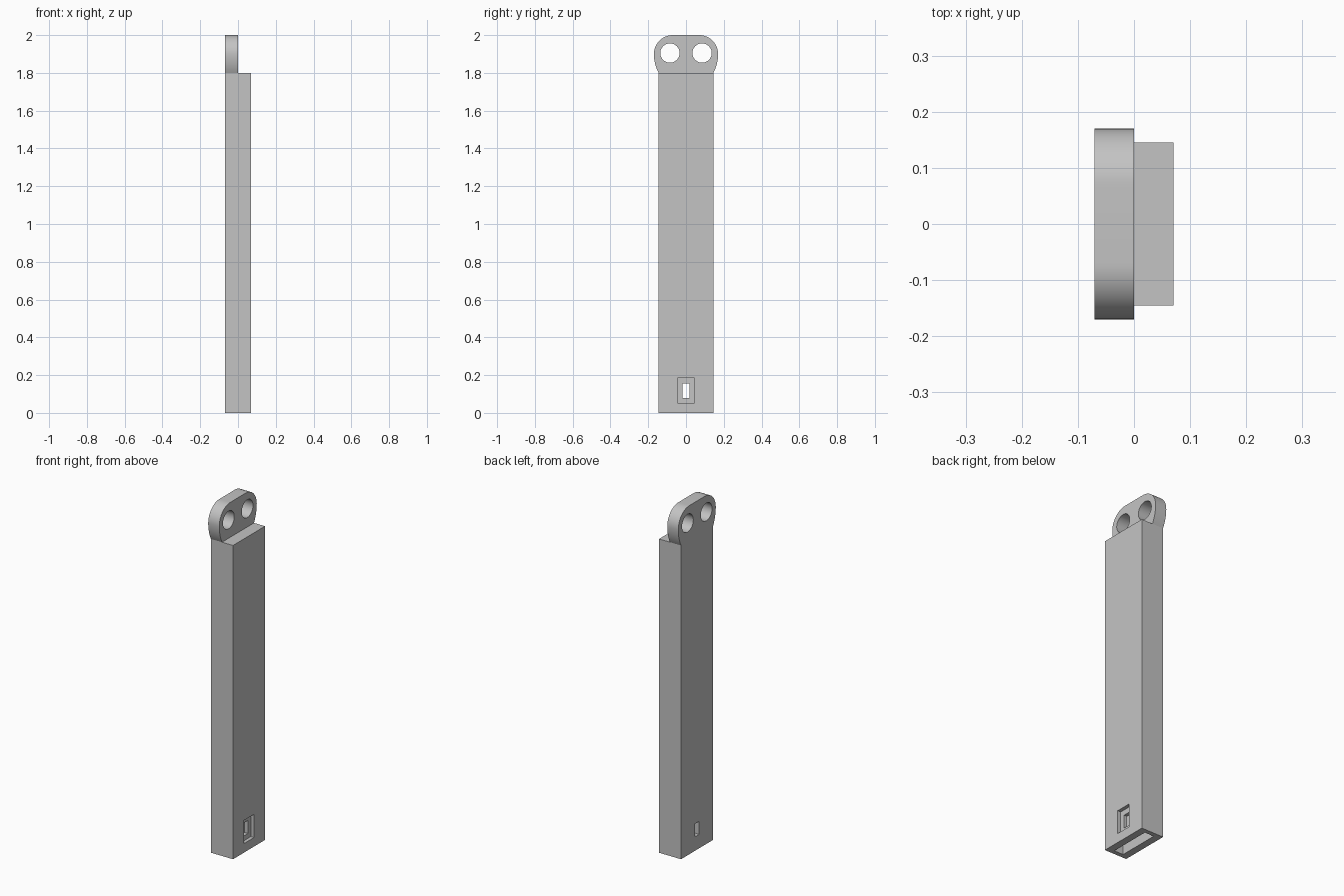
import bpy, bmesh, math

if "Cube" in bpy.data.objects:
    bpy.data.objects.remove(bpy.data.objects["Cube"])

grey = bpy.data.materials.new("plain_grey")
grey.diffuse_color = (0.55, 0.55, 0.55, 1)
grey.use_nodes = True
grey.node_tree.nodes["Principled BSDF"].inputs["Base Color"].default_value = grey.diffuse_color


def extrude_x(name, outline, x0, x1):
    """Solid made by extruding a (y, z) outline from x0 to x1."""
    bm = bmesh.new()
    face = bm.faces.new([bm.verts.new((x0, y, z)) for y, z in outline])
    side = bmesh.ops.extrude_face_region(bm, geom=[face])["geom"]
    bmesh.ops.translate(bm, vec=(x1 - x0, 0, 0),
                        verts=[g for g in side if isinstance(g, bmesh.types.BMVert)])
    bmesh.ops.recalc_face_normals(bm, faces=bm.faces)
    mesh = bpy.data.meshes.new(name)
    bm.to_mesh(mesh)
    bm.free()
    mesh.materials.append(grey)
    obj = bpy.data.objects.new(name, mesh)
    bpy.context.collection.objects.link(obj)
    return obj


def rect(y, z0, z1):
    return [(-y, z0), (y, z0), (y, z1), (-y, z1)]


def arc(cy, cz, r, a0, a1, n):
    return [(cy + r * math.cos(a0 + (a1 - a0) * i / n),
             cz + r * math.sin(a0 + (a1 - a0) * i / n)) for i in range(n + 1)]


def cut(target, cutter):
    cutter.hide_render = True
    mod = target.modifiers.new(cutter.name, "BOOLEAN")
    mod.operation, mod.solver, mod.object = "DIFFERENCE", "EXACT", cutter
    bpy.context.view_layer.objects.active = target
    bpy.ops.object.modifier_apply(modifier=mod.name)
    bpy.data.objects.remove(cutter)


# Bar and rounded head share one outline: gentle bulge, then round shoulder
R = 0.2125
low = -math.asin(0.1 / R)
half = [(0.145, 0)] + arc(0.17 - R, 1.9, R, low, 0, 8)
half += arc(0.07, 1.9, 0.1, 0, math.pi / 2, 16)[1:]
outline = half + [(-y, z) for y, z in reversed(half)]
bar = extrude_x("bar_with_head", outline, -0.07, 0.07)

# Step that leaves the head half as thick as the bar
cut(bar, extrude_x("head_step", rect(0.3, 1.8, 2.2), 0, 0.2))

# Two round holes through the head
for y in (-0.085, 0.085):
    cut(bar, extrude_x("head_hole", arc(y, 1.905, 0.051, 0, math.tau, 40)[:-1], -0.2, 0.2))

# Open socket in the bottom end
cut(bar, extrude_x("socket", rect(0.12, -0.1, 0.24), -0.029, 0.029))

# Recessed window on the right face, with a slot through both walls
cut(bar, extrude_x("recess", rect(0.045, 0.052, 0.185), 0.05, 0.2))
cut(bar, extrude_x("slot", rect(0.019, 0.08, 0.155), -0.2, 0.2))

bpy.ops.object.select_all(action="DESELECT")
bar.select_set(True)
bpy.context.view_layer.objects.active = bar
bpy.ops.object.shade_smooth_by_angle(angle=math.radians(25))
